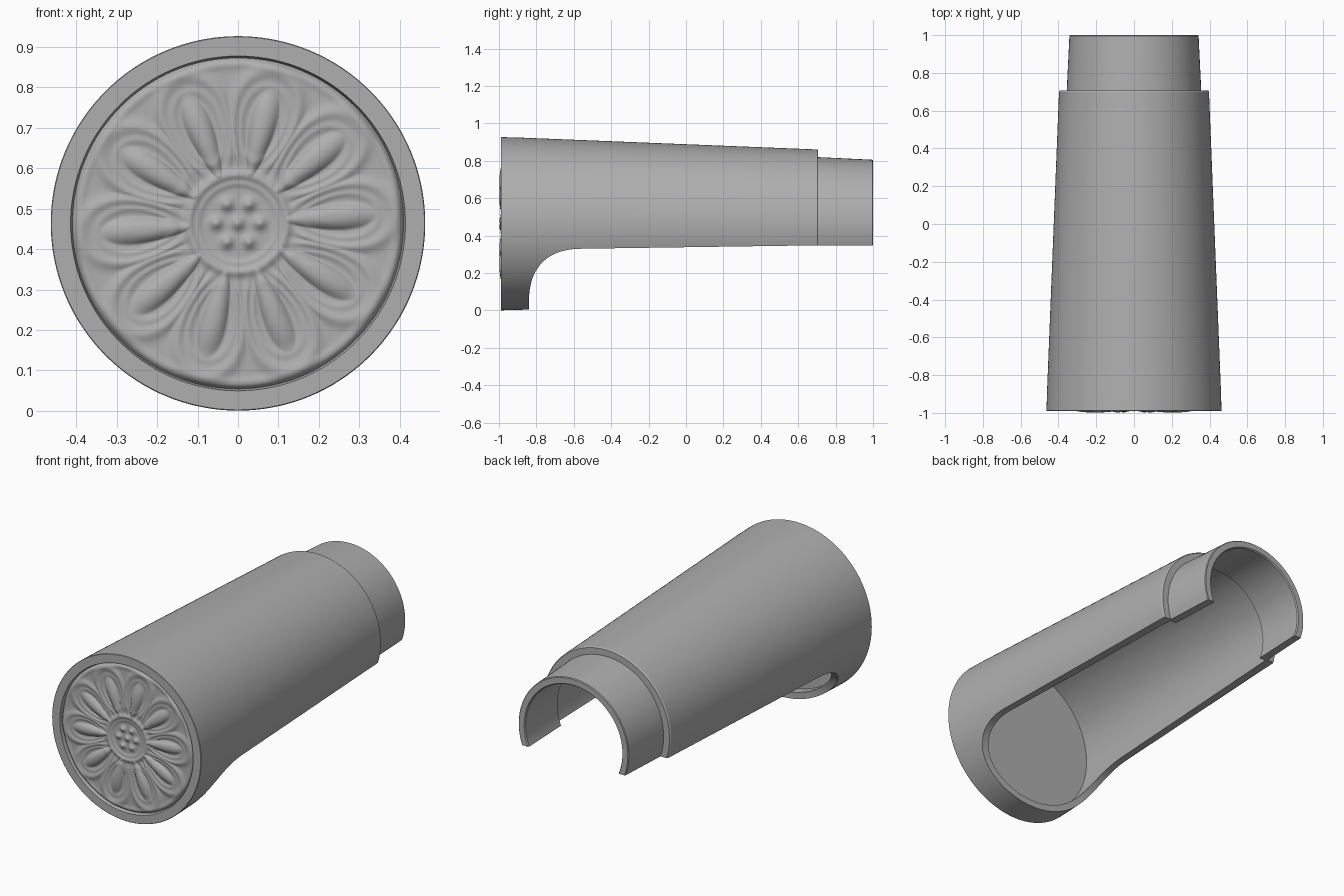
import bpy, bmesh, math

if "Cube" in bpy.data.objects:
    bpy.data.objects.remove(bpy.data.objects["Cube"], do_unlink=True)

AXIS_Z = 0.4635
PETALS = 10

grey = bpy.data.materials.new("plain_grey")
grey.use_nodes = True
COLOR = (0.43, 0.43, 0.43, 1)
grey.diffuse_color = COLOR
grey.node_tree.nodes["Principled BSDF"].inputs["Base Color"].default_value = COLOR


def make_object(name, bm, z=0.0):
    mesh = bpy.data.meshes.new(name)
    bm.to_mesh(mesh)
    bm.free()
    mesh.materials.append(grey)
    obj = bpy.data.objects.new(name, mesh)
    obj.location.z = z
    bpy.context.collection.objects.link(obj)
    return obj


def smooth(obj, degrees):
    bpy.ops.object.select_all(action='DESELECT')
    obj.select_set(True)
    bpy.context.view_layer.objects.active = obj
    bpy.ops.object.shade_smooth_by_angle(angle=math.radians(degrees))


def lathe(name, profile, steps):
    """Spin (radius, y) points around the y axis."""
    bm = bmesh.new()
    verts = [bm.verts.new((r, y, 0)) for r, y in profile]
    edges = [bm.edges.new(pair) for pair in zip(verts, verts[1:])]
    bmesh.ops.spin(bm, geom=verts + edges, cent=(0, 0, 0), axis=(0, 1, 0),
                   angle=math.tau, steps=steps)
    bmesh.ops.remove_doubles(bm, verts=bm.verts, dist=1e-5)
    bmesh.ops.recalc_face_normals(bm, faces=bm.faces)
    return make_object(name, bm, AXIS_Z)


# Hollow thin-walled shell: front rim, body, stepped neck, then back along the inside
shell = lathe("tapered_shell", [
    (0, -0.965), (0.408, -0.965), (0.414, -0.99), (0.461, -0.99),
    (0.463, -0.988), (0.461, -0.90),
    (0.397, 0.700), (0.392, 0.707), (0.356, 0.707),
    (0.342, 0.996), (0.338, 1.0), (0.306, 1.0), (0.301, 0.994),
    (0.313, 0.695), (0.350, 0.695), (0.425, -0.90), (0, -0.90)], 144)

# Open underside: a long slot that sweeps down into the front foot
outline = [(-0.84, -0.1)]
for i in range(25):
    t = i / 24 * math.pi / 2
    outline.append((-0.54 - 0.30 * max(math.cos(t), 0) ** 0.8,
                    0.03 + 0.30 * math.sin(t) ** 0.8))
outline += [(0.7, 0.348), (1.1, 0.348), (1.1, -0.1)]
bm = bmesh.new()
side = bm.faces.new([bm.verts.new((-1, y, z)) for y, z in outline])
swept = bmesh.ops.extrude_face_region(bm, geom=[side])
bmesh.ops.translate(bm, vec=(2, 0, 0),
                    verts=[g for g in swept["geom"] if isinstance(g, bmesh.types.BMVert)])
bmesh.ops.recalc_face_normals(bm, faces=bm.faces)
cutter = make_object("underside_cutter", bm)
cutter.hide_render = True

cut = shell.modifiers.new("underside", 'BOOLEAN')
cut.operation = 'DIFFERENCE'
cut.solver = 'EXACT'
cut.object = cutter
bpy.context.view_layer.update()
result = shell.evaluated_get(bpy.context.evaluated_depsgraph_get())
carved = bpy.data.meshes.new_from_object(result)
shell.modifiers.clear()
shell.data = carved
bpy.data.objects.remove(cutter, do_unlink=True)
smooth(shell, 30)


# Carved flower relief, as a polar grid raised by a height rule
def ridge(x, centre, width):
    return math.exp(-((x - centre) / width) ** 2)


def egg(u, w, centre, length, width, flare):
    """Distance in an egg shape that widens outwards; 1 lies on its outline."""
    s = (u - centre) / length
    half = width * (1 + flare * max(-1, min(1, s)))
    return math.hypot(s, w / half)


BEADS = [(0, 0)] + [(0.054 * math.cos(k * math.tau / 6), 0.054 * math.sin(k * math.tau / 6))
                    for k in range(6)]


def relief(r, angle):
    step = math.tau / PETALS
    off = (angle - math.radians(4) + step / 2) % step - step / 2
    u, w = r * math.cos(off), r * math.sin(off)
    # Rings around the centre and along the border
    h = 0.010 * ridge(r, 0.120, 0.013) + 0.004 * ridge(r, 0.098, 0.008)
    h += 0.003 * ridge(r, 0.392, 0.010)
    if r < 0.09:
        # Seven soft beads in the middle
        x, z = r * math.cos(angle), r * math.sin(angle)
        h += sum(0.013 * ridge(math.hypot(x - bx, z - bz), 0, 0.015) for bx, bz in BEADS)
    if r > 0.12:
        fade = min(1, (r - 0.12) / 0.05)
        # Two nested lips, then the plump petal inside them
        lobe = egg(u, w, 0.25, 0.135, 0.074, 0.35)
        h += fade * (0.008 * ridge(lobe, 1, 0.16) + 0.004 * ridge(lobe, 0.72, 0.10))
        petal = egg(u, w, 0.230, 0.112, 0.032, 0.35)
        if petal < 1:
            h += 0.018 * (1 - petal ** 2.5)
    return h


RINGS, SPOKES, RADIUS = 110, 480, 0.411
bm = bmesh.new()
hub = bm.verts.new((0, -0.979 - relief(0, 0), 0))
rows = []
for i in range(1, RINGS + 1):
    r = RADIUS * i / RINGS
    row = []
    for j in range(SPOKES):
        a = math.tau * j / SPOKES
        # The border sinks into a groove beside the rim
        y = -0.979 - relief(r, a) + 0.012 * ridge(r, RADIUS, 0.006)
        row.append(bm.verts.new((r * math.cos(a), y, r * math.sin(a))))
    rows.append(row)
for j in range(SPOKES):
    k = (j + 1) % SPOKES
    bm.faces.new((hub, rows[0][j], rows[0][k]))
    for low, high in zip(rows, rows[1:]):
        bm.faces.new((low[j], high[j], high[k], low[k]))
flower = make_object("flower_relief", bm, AXIS_Z)
smooth(flower, 180)
